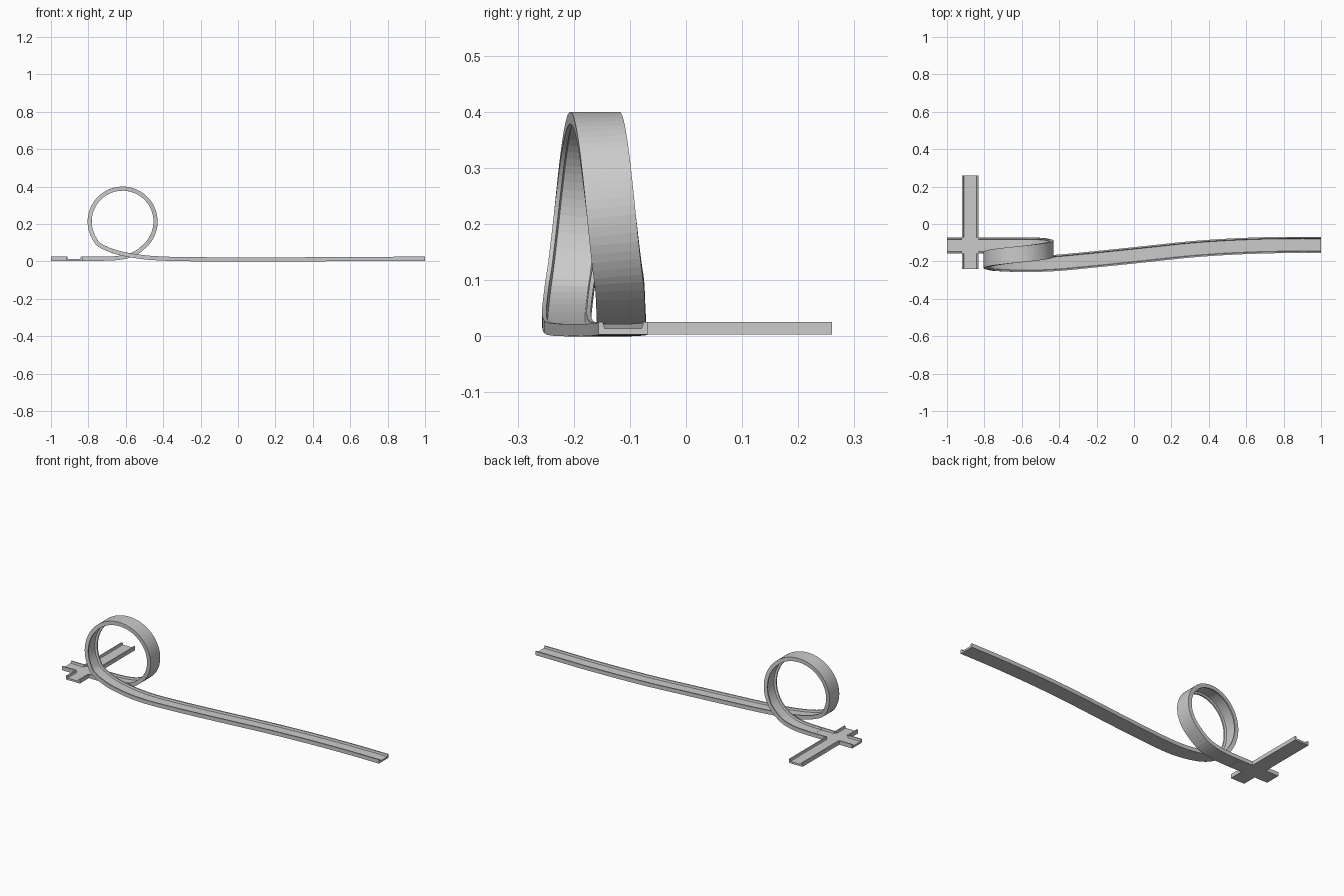
import bpy, bmesh, math
from mathutils import Vector

if "Cube" in bpy.data.objects:
    bpy.data.objects.remove(bpy.data.objects["Cube"])

HALF = 0.0435      # half the track width
# channel cross-section: (sideways, upward)
PROFILE = [(-HALF, 0), (HALF, 0), (HALF, 0.022), (0.036, 0.022), (0.033, 0.011),
           (-0.033, 0.011), (-0.036, 0.022), (-HALF, 0.022)]
Y = Vector((0, 1, 0))
UP = Vector((0, 0, 1))


def finish(name, bm):
    bmesh.ops.recalc_face_normals(bm, faces=bm.faces)
    mesh = bpy.data.meshes.new(name)
    bm.to_mesh(mesh)
    bm.free()
    ob = bpy.data.objects.new(name, mesh)
    bpy.context.collection.objects.link(ob)
    return ob


def sweep(bm, frames):
    """Skin the channel profile along (point, side, normal) frames."""
    rings = [[bm.verts.new(p + s * u + n * v) for u, v in PROFILE] for p, s, n in frames]
    k = len(PROFILE)
    for a, b in zip(rings, rings[1:]):
        for i in range(k):
            j = (i + 1) % k
            bm.faces.new((a[i], a[j], b[j], b[i]))
    bm.faces.new(rings[0])
    bm.faces.new(rings[-1][::-1])


def straight(bm, start, end):
    a, b = Vector(start), Vector(end)
    side = UP.cross((b - a).normalized())
    sweep(bm, [(a, side, UP), (b, side, UP)])


def catmull(points, steps):
    pts = [2 * points[0] - points[1]] + points + [2 * points[-1] - points[-2]]
    out = []
    for p0, p1, p2, p3 in zip(pts, pts[1:], pts[2:], pts[3:]):
        for i in range(steps):
            t = i / steps
            out.append(0.5 * (2 * p1 + (p2 - p0) * t + (2 * p0 - 5 * p1 + 4 * p2 - p3) * t * t
                              + (3 * p1 - p0 - 3 * p2 + p3) * t ** 3))
    return out + [points[-1]]


# Run-up, loop and exit form one path along the underside of the track
run_up = [(1, -0.112, 0.003), (0.85, -0.112, 0.003), (0.7, -0.114, 0.002), (0.5, -0.122, 0.001),
          (0.3, -0.136, 0), (0.1, -0.157, 0), (-0.1, -0.178, 0), (-0.27, -0.195, 0.001),
          (-0.4, -0.207, 0.004), (-0.5, -0.212, 0.011), (-0.6, -0.213, 0.026),
          (-0.68, -0.211, 0.047)]
loop = []
for i in range(19):
    a = math.radians(45 + 15 * i)
    loop.append((-0.617 - 0.187 * math.sin(a), -0.207 + 0.089 * i / 18,
                 0.213 - 0.187 * math.cos(a)))
run_out = [(-0.54, -0.116, 0.036), (-0.6, -0.115, 0.014), (-0.67, -0.115, 0.005),
           (-0.75, -0.115, 0.003)]
path = catmull([Vector(p) for p in run_up + loop + run_out], 3)

frames = []
for i, p in enumerate(path):
    tan = (path[min(i + 1, len(path) - 1)] - path[max(i - 1, 0)]).normalized()
    side = (Y - tan * Y.dot(tan)).normalized()
    frames.append((p, side, side.cross(tan)))
bm = bmesh.new()
sweep(bm, frames)
finish("loop_track", bm)

# Crossing: flat centre with four channel arms
cx, cy, cz, reach = -0.876, -0.115, 0.003, 0.125
bm = bmesh.new()
for dx, dy in ((1, 0), (-1, 0), (0, 1), (0, -1)):
    straight(bm, (cx + dx * HALF, cy + dy * HALF, cz), (cx + dx * reach, cy + dy * reach, cz))
box = bmesh.ops.create_cube(bm, size=1)["verts"]
bmesh.ops.scale(bm, vec=(2 * HALF, 2 * HALF, 0.011), verts=box)
bmesh.ops.translate(bm, vec=(cx, cy, cz + 0.0055), verts=box)
finish("crossing", bm)

# Side branch behind the crossing
bm = bmesh.new()
straight(bm, (cx, cy + reach, cz), (cx, 0.26, cz))
finish("side_track", bm)
